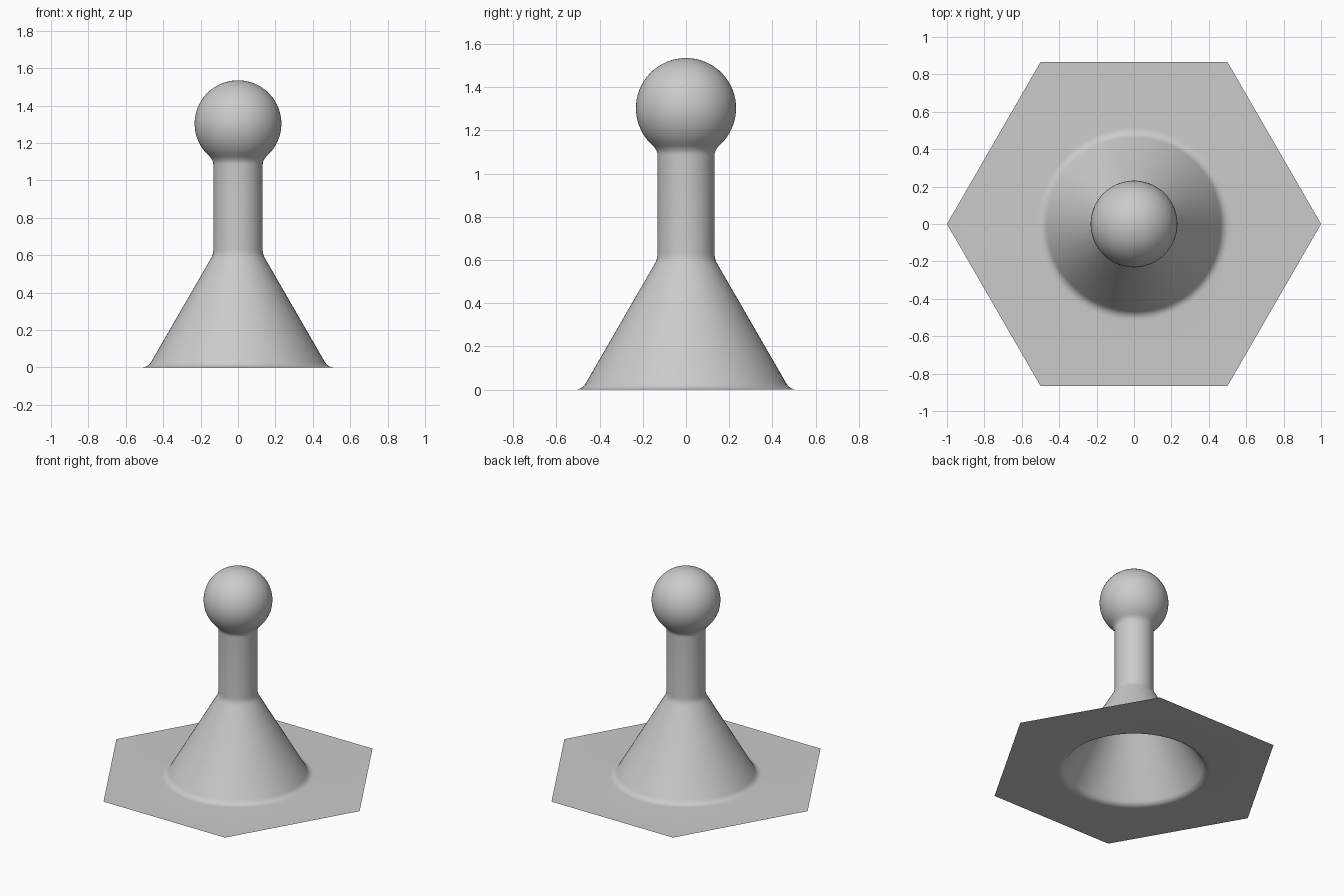
import bpy
import bmesh
from math import sin, cos, pi, radians, sqrt, tan
from mathutils import Vector

if "Cube" in bpy.data.objects:
    bpy.data.objects.remove(bpy.data.objects["Cube"], do_unlink=True)

SEGMENTS = 72
SHAFT_R = 0.132
CONE_R = 0.481
BALL_R = 0.232
BALL_Z = 1.303

grey = bpy.data.materials.new("plain grey")
grey.use_nodes = True
colour = (0.6, 0.6, 0.6, 1)
grey.diffuse_color = colour
grey.node_tree.nodes["Principled BSDF"].inputs["Base Color"].default_value = colour


def fillet(start, corner, end, steps=6):
    """Rounded bend from start to end, tangent to both legs at the corner."""
    a, b, c = Vector(start), Vector(corner), Vector(end)
    ts = [i / steps for i in range(steps + 1)]
    return [a * (1 - t) ** 2 + b * 2 * t * (1 - t) + c * t * t for t in ts]


def toward(p, q, dist):
    """Point at a distance from p in the direction of q."""
    p, q = Vector(p), Vector(q)
    return p + (q - p).normalized() * dist


# Profile as (radius, height): flared foot, cone, shaft, neck
foot = (CONE_R, 0)
waist = (SHAFT_R, (CONE_R - SHAFT_R) * tan(radians(60)))
neck = (SHAFT_R, 1.109)
neck_angle = 0.73


def on_ball(angle):
    return Vector((BALL_R * sin(angle), BALL_Z - BALL_R * cos(angle)))


profile = fillet((CONE_R + 0.035, 0), foot, toward(foot, waist, 0.035))
profile += fillet(toward(waist, foot, 0.025), waist, toward(waist, neck, 0.025))
profile += fillet(toward(neck, waist, 0.025), neck, on_ball(neck_angle))

# Ball, up to just below its top
ball_steps = 24
for i in range(1, ball_steps):
    profile.append(on_ball(neck_angle + (pi - neck_angle) * i / ball_steps))

# Sweep the profile round, starting from the hexagonal edge of the sheet
bm = bmesh.new()
angles = [2 * pi * i / SEGMENTS for i in range(SEGMENTS)]


def hexagon_radius(a):
    return sqrt(3) / 2 / cos(a % (pi / 3) - pi / 6)


rings = [[bm.verts.new((hexagon_radius(a) * cos(a), hexagon_radius(a) * sin(a), 0))
          for a in angles]]
for r, z in profile:
    rings.append([bm.verts.new((r * cos(a), r * sin(a), z)) for a in angles])
top = bm.verts.new((0, 0, BALL_Z + BALL_R))

for i in range(SEGMENTS):
    j = (i + 1) % SEGMENTS
    for low, high in zip(rings, rings[1:]):
        bm.faces.new((low[i], low[j], high[j], high[i]))
    bm.faces.new((rings[-1][i], rings[-1][j], top))

mesh = bpy.data.meshes.new("peg_with_hexagonal_base")
bm.to_mesh(mesh)
bm.free()
mesh.materials.append(grey)
mesh.shade_smooth()
peg = bpy.data.objects.new("peg_with_hexagonal_base", mesh)
bpy.context.collection.objects.link(peg)
